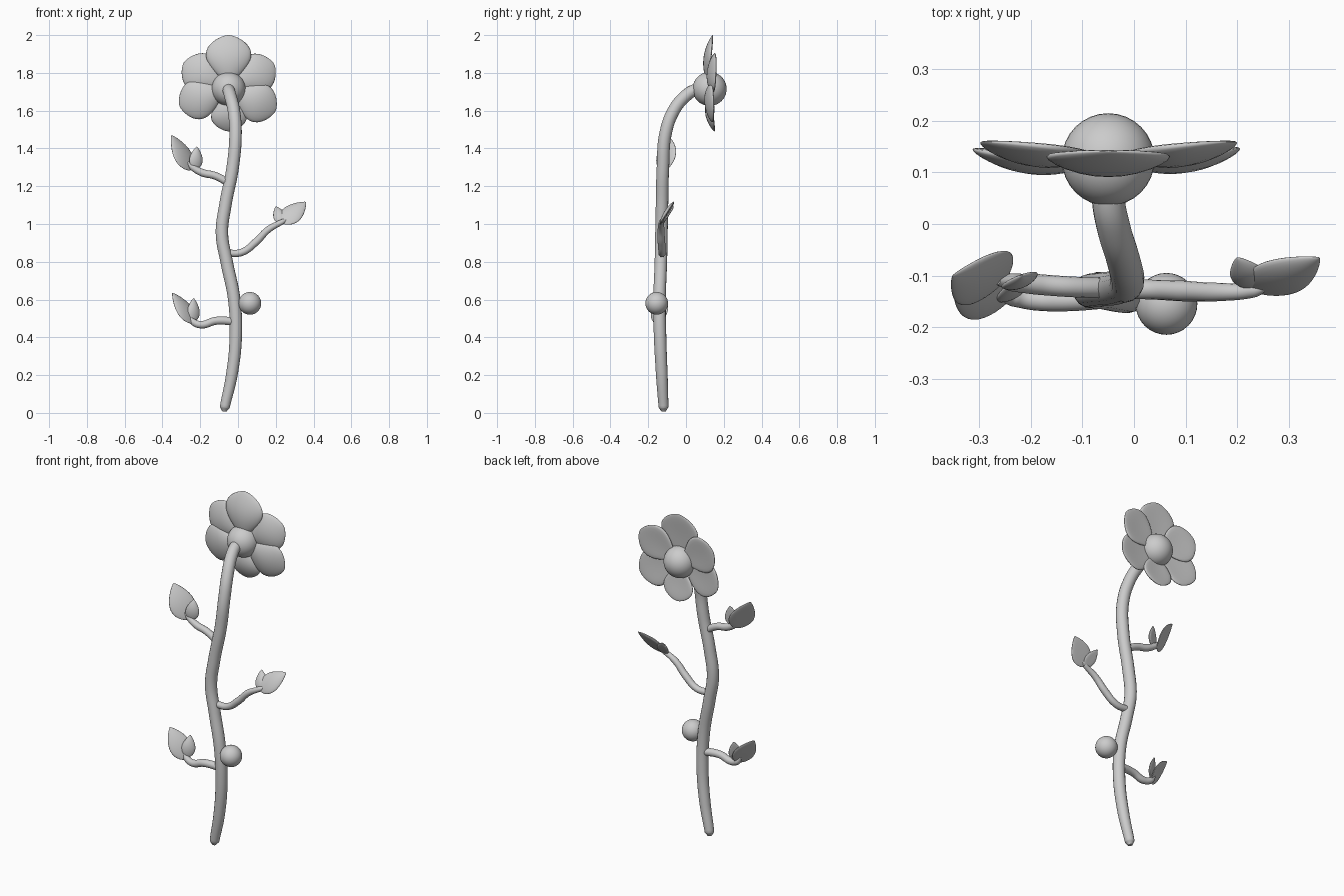
import bpy, bmesh, math
from mathutils import Vector

if "Cube" in bpy.data.objects:
    bpy.data.objects.remove(bpy.data.objects["Cube"])


def finish(obj):
    for p in obj.data.polygons:
        p.use_smooth = True


def tube(name, points):
    """Smooth round stem through (x, y, z, radius) points."""
    cu = bpy.data.curves.new(name, 'CURVE')
    cu.dimensions = '3D'
    cu.bevel_depth = 1.0
    cu.bevel_resolution = 6
    cu.resolution_u = 10
    cu.use_fill_caps = True
    sp = cu.splines.new('BEZIER')
    sp.bezier_points.add(len(points) - 1)
    for bp, (x, y, z, r) in zip(sp.bezier_points, points):
        bp.co = (x, y, z)
        bp.radius = r
        bp.handle_left_type = bp.handle_right_type = 'AUTO'
    obj = bpy.data.objects.new(name, cu)
    bpy.context.collection.objects.link(obj)
    bpy.ops.object.select_all(action='DESELECT')
    obj.select_set(True)
    bpy.context.view_layer.objects.active = obj
    bpy.ops.object.convert(target='MESH')
    finish(bpy.context.object)


def ball(name, loc, r):
    bpy.ops.mesh.primitive_uv_sphere_add(segments=32, ring_count=20, radius=r, location=loc)
    bpy.context.object.name = name
    finish(bpy.context.object)


def blade(name, base, tip, normal, width, thick, cup, skew, power):
    """Puffy leaf or petal: elliptical sections lofted from base to tip."""
    base, tip, n = Vector(base), Vector(tip), Vector(normal)
    a = (tip - base).normalized()
    n = (n - a * n.dot(a)).normalized()
    w = n.cross(a)
    bm = bmesh.new()
    rings, steps, sides = [], 24, 24
    for i in range(1, steps):
        t = 0.5 - 0.5 * math.cos(math.pi * i / steps)
        hw = width / 2 * math.sin(math.pi * t ** skew) ** power
        ht = thick / 2 * math.sin(math.pi * t) ** 0.6
        ring = []
        for k in range(sides):
            ang = 2 * math.pi * k / sides
            u, v = math.cos(ang), math.sin(ang)
            off = ht * v + cup * math.sin(math.pi * t) * (1 - u * u)
            ring.append(bm.verts.new(base.lerp(tip, t) + w * hw * u + n * off))
        rings.append(ring)
    ends = bm.verts.new(base), bm.verts.new(tip)
    for k in range(sides):
        j = (k + 1) % sides
        for r0, r1 in zip(rings, rings[1:]):
            bm.faces.new((r0[k], r0[j], r1[j], r1[k]))
        bm.faces.new((ends[0], rings[0][j], rings[0][k]))
        bm.faces.new((ends[1], rings[-1][k], rings[-1][j]))
    bmesh.ops.recalc_face_normals(bm, faces=bm.faces)
    me = bpy.data.meshes.new(name)
    bm.to_mesh(me)
    bm.free()
    obj = bpy.data.objects.new(name, me)
    bpy.context.collection.objects.link(obj)
    finish(obj)


# Main stem, curling back into the flower
tube("main_stem", [
    (-0.073, -0.118, 0.008, 0.012), (-0.07, -0.119, 0.03, 0.026),
    (-0.033, -0.128, 0.2, 0.031), (-0.012, -0.137, 0.4, 0.033),
    (-0.02, -0.14, 0.6, 0.033), (-0.06, -0.133, 0.8, 0.033),
    (-0.085, -0.13, 0.95, 0.033), (-0.067, -0.127, 1.1, 0.033),
    (-0.028, -0.122, 1.3, 0.033), (-0.013, -0.108, 1.48, 0.033),
    (-0.022, -0.065, 1.6, 0.033), (-0.04, -0.005, 1.675, 0.033),
    (-0.05, 0.05, 1.71, 0.032), (-0.05, 0.11, 1.718, 0.03)])

# Side branches
tube("lower_left_branch", [
    (-0.02, -0.138, 0.485, 0.022), (-0.12, -0.148, 0.487, 0.021),
    (-0.19, -0.148, 0.467, 0.02), (-0.235, -0.142, 0.48, 0.018),
    (-0.26, -0.14, 0.515, 0.008)])
tube("upper_left_branch", [
    (-0.045, -0.124, 1.215, 0.02), (-0.12, -0.122, 1.255, 0.02),
    (-0.19, -0.117, 1.272, 0.02), (-0.24, -0.113, 1.3, 0.017),
    (-0.265, -0.11, 1.325, 0.008)])
tube("right_branch", [
    (-0.06, -0.127, 0.845, 0.019), (0.02, -0.127, 0.85, 0.019),
    (0.095, -0.13, 0.905, 0.02), (0.16, -0.132, 0.97, 0.018),
    (0.235, -0.128, 1.012, 0.014), (0.26, -0.12, 1.025, 0.006)])

# Leaves: one large and one small per branch
for name, base, tip, normal, width in [
    ("lower_left_leaf", (-0.235, -0.14, 0.475), (-0.348, -0.14, 0.635), (0.6, -0.65, 0.45), 0.12),
    ("lower_left_leaflet", (-0.235, -0.14, 0.485), (-0.235, -0.11, 0.608), (0.5, -0.8, 0.2), 0.075),
    ("upper_left_leaf", (-0.25, -0.108, 1.285), (-0.352, -0.1, 1.47), (0.6, -0.65, 0.45), 0.14),
    ("upper_left_leaflet", (-0.225, -0.115, 1.29), (-0.218, -0.1, 1.41), (0.35, -0.9, 0.2), 0.075),
    ("right_leaf", (0.23, -0.13, 1.005), (0.36, -0.065, 1.117), (0, -0.8, 0.6), 0.115),
    ("right_leaflet", (0.238, -0.125, 1.0), (0.2, -0.065, 1.093), (0, -0.8, 0.6), 0.07),
]:
    blade(name, base, tip, normal, width, 0.022, 0.006, 0.75, 0.8)

# Berry and flower centre
ball("berry", (0.063, -0.155, 0.58), 0.06)
C = Vector((-0.05, 0.125, 1.715))
ball("flower_centre", C, 0.09)

# Six petals: angle, length, width, depth shift
for i, (deg, length, width, dy) in enumerate([
    (90, 0.285, 0.24, 0.0), (29, 0.275, 0.21, 0.018), (-25, 0.275, 0.21, 0.006),
    (-89, 0.225, 0.19, 0.01), (199, 0.275, 0.21, 0.004), (150, 0.275, 0.21, 0.018)]):
    d = Vector((math.cos(math.radians(deg)), 0, math.sin(math.radians(deg))))
    blade("petal_%d" % (i + 1), C + d * 0.03 + Vector((0, dy - 0.01, 0)),
          C + d * length + Vector((0, dy + 0.016, 0)),
          (0, -1, 0), width, 0.04, 0.016, 1.35, 0.6)
